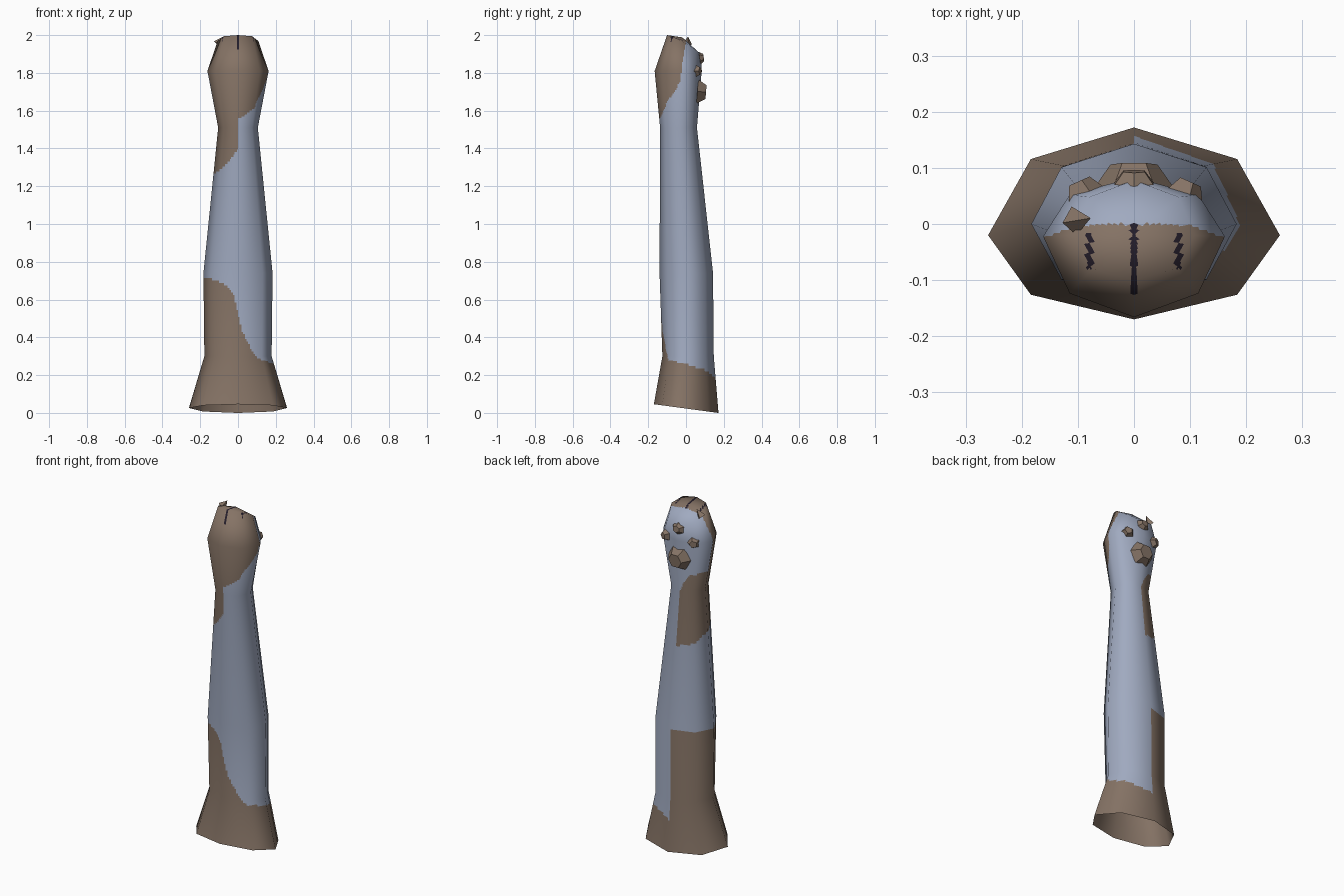
import bpy, bmesh, math
from mathutils import Vector, Matrix

if "Cube" in bpy.data.objects:
    bpy.data.objects.remove(bpy.data.objects["Cube"])


def material(name, rgb):
    m = bpy.data.materials.new(name)
    m.diffuse_color = (*rgb, 1)
    m.use_nodes = True
    m.node_tree.nodes["Principled BSDF"].inputs["Base Color"].default_value = m.diffuse_color
    return m


BROWN = material("brown fur", (0.235, 0.171, 0.130))
BLUE = material("blue grey fur", (0.352, 0.402, 0.527))
DARK = material("dark claw", (0.017, 0.012, 0.022))


def lerp_table(table, v):
    """Piecewise linear lookup in (key, value) pairs."""
    if v <= table[0][0]:
        return table[0][1]
    for (a, fa), (b, fb) in zip(table, table[1:]):
        if v <= b:
            return fa + (fb - fa) * (v - a) / (b - a)
    return table[-1][1]


# Octagonal rings: z, z slope over y, half width, front y, side y, back y
RINGS = [
    (0.023, -0.135, 0.260, -0.170, -0.020, 0.172),
    (0.300, 0.0, 0.178, -0.125, 0.0, 0.147),
    (0.740, 0.0, 0.183, -0.140, 0.0, 0.143),
    (1.510, 0.0, 0.105, -0.137, -0.030, 0.058),
    (1.810, 0.0, 0.162, -0.166, -0.022, 0.083),
]


def octagon(z, slope, w, yf, ys, yb):
    pts = []
    for k in range(8):                      # back, +x, front, -x
        a = k * math.pi / 4
        s, c = math.sin(a), math.cos(a)
        reach = (yb - ys) if c > 0 else (ys - yf)
        y = ys + reach * c
        pts.append(Vector((w * s, y, z + slope * y)))
    return pts


def tip_ring():
    half = [(0, 0.078, 1.90), (0.080, 0.048, 1.925), (0.108, -0.02, 1.968),
            (0.075, -0.08, 1.994), (0, -0.10, 2.0)]
    return [Vector(p) for p in half] + [Vector((-x, y, z)) for x, y, z in half[3:0:-1]]


grid = [octagon(*r) for r in RINGS] + [tip_ring()]
centre = Vector((0, -0.02, 1.988))
grid.append([centre + (p - centre) * 0.03 for p in grid[-1]])

# Vertex normals of the coarse cage, blended later for soft shading
cage_normals = []
for i, ring in enumerate(grid):
    lo, hi = grid[max(i - 1, 0)], grid[min(i + 1, len(grid) - 1)]
    row = []
    for j in range(8):
        up = (ring[j] - lo[j]).normalized() + (hi[j] - ring[j]).normalized()
        around = ring[(j + 1) % 8] - ring[j - 1]
        row.append(up.cross(around).normalized())
    cage_normals.append(row)
cage_normals[-1] = [Vector((0, 0.25, 1)).normalized()] * 8

# Fur patch borders: angle from the back seam through +x against height
CUFF_TOP = [(0, .18), (45, .22), (90, .262), (130, .285), (150, .36), (168, .43),
            (180, .52), (190, .62), (205, .67), (235, .705), (270, .72), (360, .72)]
PATCH_LOW = [(180, 1.40), (200, 1.34), (225, 1.29), (270, 1.26), (310, 1.21), (360, 1.19)]
PATCH_HIGH = [(180, 1.64), (315, 1.61), (330, 1.58), (345, 1.54), (360, 1.50)]
PAW_EDGE = [(1.55, -.15), (1.57, -.13), (1.65, -.10), (1.70, -.06), (1.76, -.03),
            (1.85, -.02), (1.97, 0), (2.0, .003)]


def fur_index(p):
    x, y, z = p
    # claw strokes on the front of the tip
    if z > 1.91 and -0.125 < y < 0 and abs(x) < 0.006:
        return 2
    if z > 1.93 and -0.08 < y < -0.018 and abs(abs(x) - 0.079) < 0.005:
        return 2
    t = math.degrees(math.atan2(x, y + 0.01)) % 360
    if z < lerp_table(CUFF_TOP, t):
        return 0
    if x < 0 and lerp_table(PATCH_LOW, t) < z < lerp_table(PATCH_HIGH, t):
        return 0
    if z > 1.53:
        edge = lerp_table(PAW_EDGE, z)
        if x < 0:
            edge = max(edge, -0.03)
        if y < edge:
            return 0
    return 1


def build_arm():
    across = 14                             # fine columns per cage side
    rows = [6, 34, 60, 30, 20, 10]          # fine rows per cage band
    bm = bmesh.new()
    normals, loops = [], []

    def fine_row(i, f):
        loop = []
        for j in range(8):
            k = (j + 1) % 8
            for s in range(across):
                g = s / across

                def mix(src):
                    a = src[i][j].lerp(src[i][k], g)
                    b = src[i + 1][j].lerp(src[i + 1][k], g)
                    return a.lerp(b, f)
                loop.append(bm.verts.new(mix(grid)))
                normals.append(mix(cage_normals).normalized())
        return loop

    rows[0] = 22
    for i, n in enumerate(rows):
        for r in range(n):
            loops.append(fine_row(i, r / n))
    loops.append(fine_row(len(rows) - 1, 1.0))
    total = 8 * across
    for a, b in zip(loops, loops[1:]):
        for j in range(total):
            k = (j + 1) % total
            bm.faces.new((a[j], b[j], b[k], a[k]))
    bm.faces.new(loops[-1][::-1])
    for f in bm.faces:
        f.smooth = True
        f.material_index = fur_index(f.calc_center_median())
    me = bpy.data.meshes.new("arm")
    bm.to_mesh(me)
    bm.free()
    for m in (BROWN, BLUE, DARK):
        me.materials.append(m)
    me.normals_split_custom_set_from_vertices(normals)
    bpy.context.collection.objects.link(bpy.data.objects.new("arm", me))


def cone(name, loc, direction, sides, r1, r2, depth, stretch=1.0, spin=0.0):
    """Small faceted cone frustum centred on loc, pointing along direction."""
    bm = bmesh.new()
    bmesh.ops.create_cone(bm, cap_ends=True, segments=sides,
                          radius1=r1, radius2=r2, depth=depth)
    turn = Vector(direction).to_track_quat('Z', 'Y').to_matrix().to_4x4()
    shape = Matrix.Diagonal((1, stretch, 1, 1)) @ Matrix.Rotation(spin, 4, 'Z')
    bm.transform(Matrix.Translation(loc) @ turn @ shape)
    me = bpy.data.meshes.new(name)
    bm.to_mesh(me)
    bm.free()
    me.materials.append(BROWN)
    bpy.context.collection.objects.link(bpy.data.objects.new(name, me))


build_arm()

# Paw pads on the back of the paw
cone("palm_pad", (0, 0.083, 1.70), (0, 1, -0.08), 6, 0.074, 0.042, 0.046, 1.0, math.pi / 6)
cone("middle_toe_pad", (0, 0.083, 1.88), (0, 1, 0.15), 6, 0.040, 0.022, 0.022, 0.85)
for side, label in ((-1, "left"), (1, "right")):
    cone(label + "_toe_pad", (side * 0.093, 0.062, 1.81), (side * 0.45, 1, 0),
         5, 0.039, 0.022, 0.03, 0.95, math.pi / 2)

# Small claw beside the tip
cone("side_claw", (-0.092, 0.008, 1.972), (0.6, 0.1, 0.8), 4, 0.026, 0.0, 0.05)
